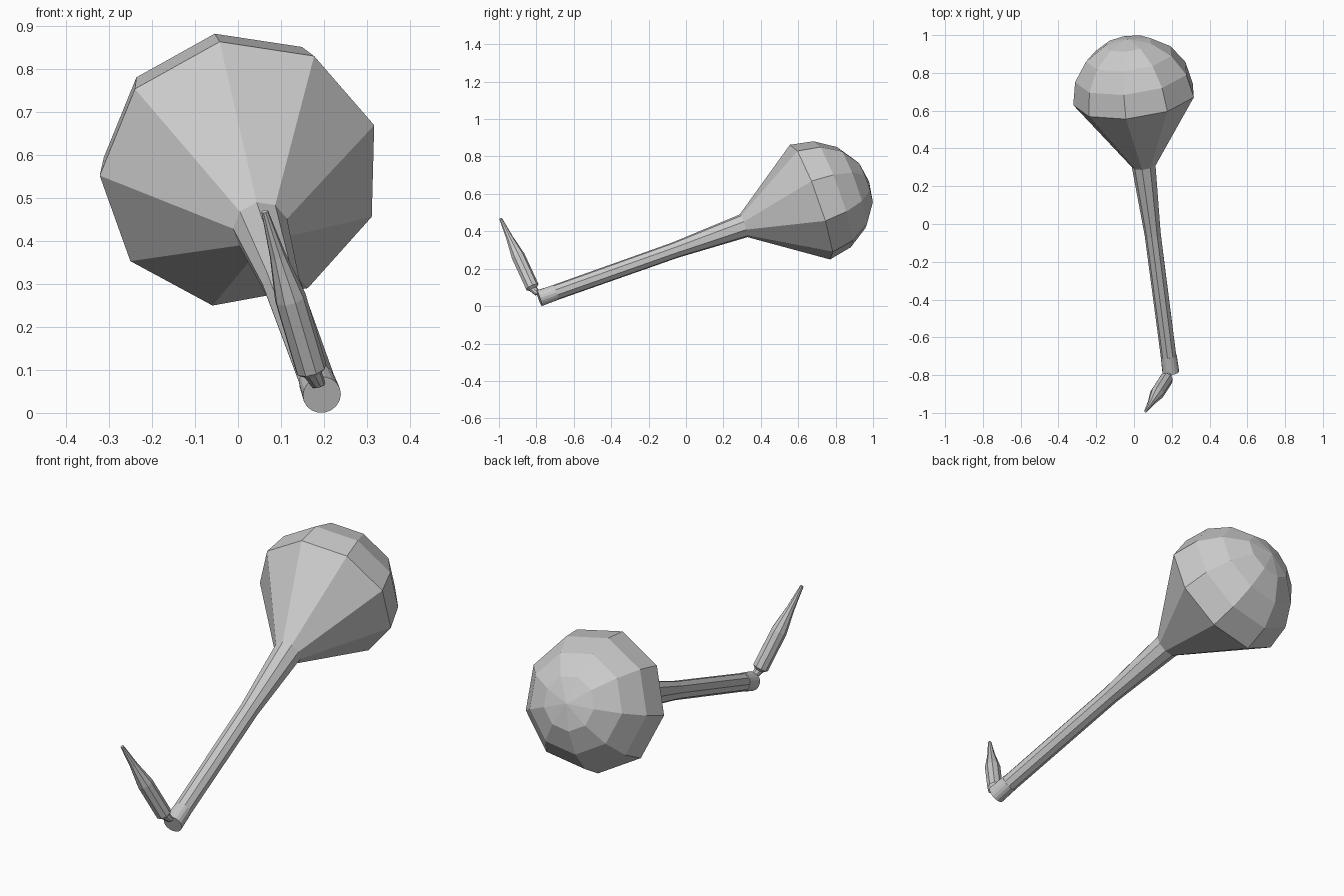
import bpy, bmesh
from math import sin, cos, pi, radians
from mathutils import Vector

if "Cube" in bpy.data.objects:
    bpy.data.objects.remove(bpy.data.objects["Cube"])


def loft(name, rings, axis, sides, phase=0.0):
    """Flat-faced loft through (centre, radius) rings square to an axis; radius 0 is a pole."""
    axis = axis.normalized()
    u = axis.cross(Vector((0, 0, 1))).normalized()
    v = u.cross(axis)
    bm = bmesh.new()
    loops = []
    for c, r in rings:
        if r == 0:
            loops.append([bm.verts.new(c)])
            continue
        loops.append([bm.verts.new(Vector(c) + r * (u * cos(a) + v * sin(a)))
                      for a in (phase + 2 * pi * i / sides for i in range(sides))])
    for a, b in zip(loops, loops[1:]):
        for i in range(sides):
            j = (i + 1) % sides
            bm.faces.new((a[i], a[j], b[0]) if len(b) == 1 else (a[i], a[j], b[j], b[i]))
    for end in (loops[0], loops[-1]):
        if len(end) > 1:
            bm.faces.new(end)
    bmesh.ops.recalc_face_normals(bm, faces=bm.faces[:])
    me = bpy.data.meshes.new(name)
    bm.to_mesh(me)
    bm.free()
    ob = bpy.data.objects.new(name, me)
    bpy.context.collection.objects.link(ob)
    return ob


foot = Vector((0.195, -0.785, 0.042))
rim = Vector((0.006, 0.67, 0.557))
axis = (rim - foot).normalized()
phase = radians(101)
along = lambda t: foot.lerp(rim, t)

# bulb head: cone flaring from the neck, then a faceted hemisphere
R = 0.33
head = [(along(0.752), 0.065)]
head += [(rim + axis * R * sin(k * pi / 8), R * cos(k * pi / 8)) for k in range(4)]
head += [(rim + axis * R, 0)]
loft("bulb_head", head, axis, 9, phase)

# long stem, widening to the neck
loft("stem", [(along(0), 0.042), (along(0.5), 0.044), (along(0.752), 0.065)], axis, 9, phase)

# rounder collar at the foot of the stem
loft("stem_end", [(along(0), 0.0445), (along(0.06), 0.0425)], axis, 18, phase)

# angled spike: small joint, straight body, slim tip
base, tip = Vector((0.17, -0.822, 0.102)), Vector((0.062, -0.991, 0.468))
spike = [(Vector((0.187, -0.793, 0.065)), 0.016), (base.lerp(tip, -0.03), 0.022),
         (base, 0.037), (base.lerp(tip, 0.45), 0.037),
         (base.lerp(tip, 0.72), 0.019), (tip, 0.008)]
loft("spike", spike, tip - base, 9, phase)
